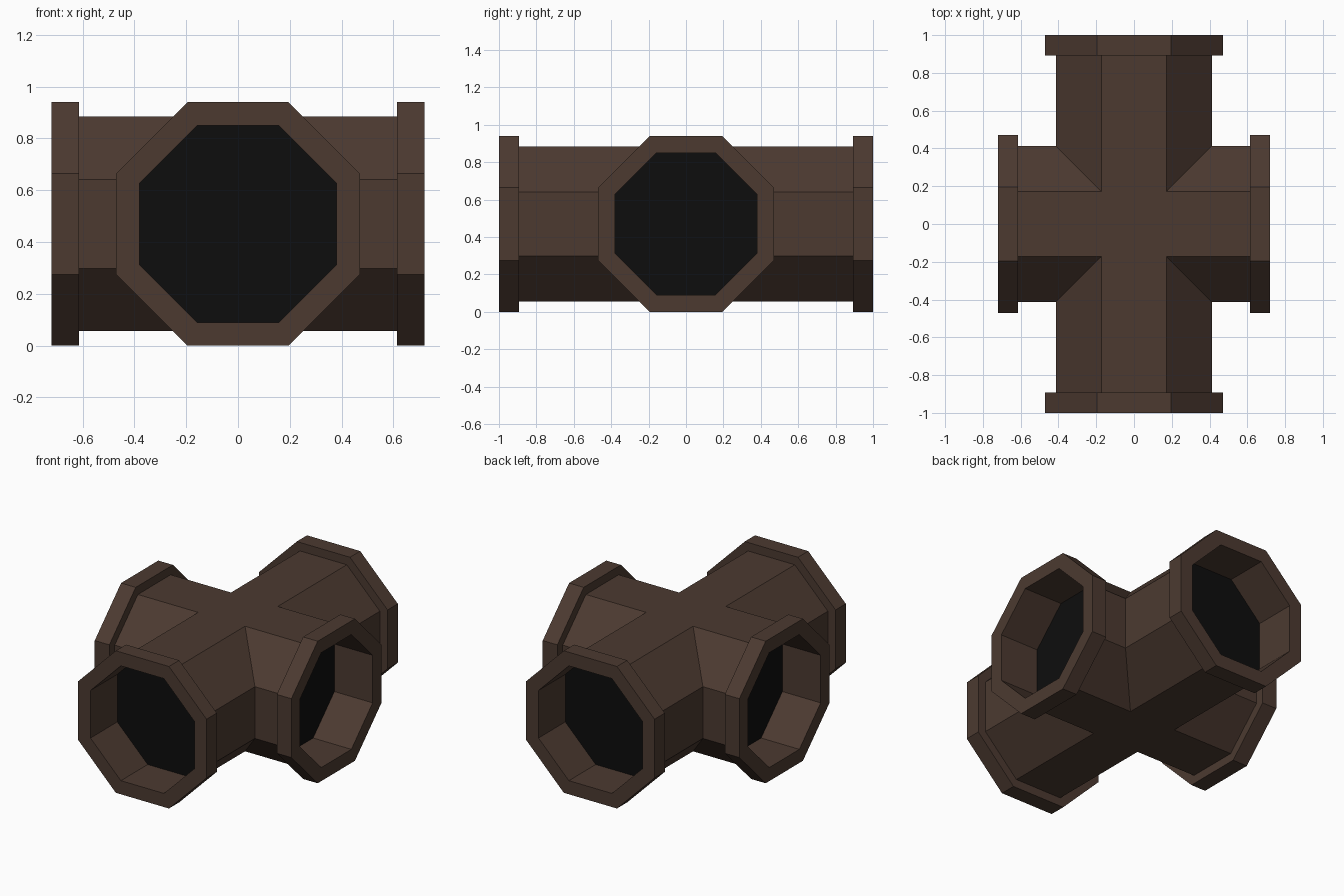
import bpy, bmesh, math
from mathutils import Matrix, Vector

if "Cube" in bpy.data.objects:
    bpy.data.objects.remove(bpy.data.objects["Cube"])

MID = 0.47                      # height of the pipe axes
PIPE, FLANGE, BORE = 0.414, 0.47, 0.38   # octagon half-widths
LIP, DEPTH = 0.107, 0.28        # flange thickness, depth of the dark end plates


def material(name, rgb):
    m = bpy.data.materials.new(name)
    m.diffuse_color = (*rgb, 1)
    m.use_nodes = True
    m.node_tree.nodes["Principled BSDF"].inputs["Base Color"].default_value = m.diffuse_color
    return m


def octagon(apothem):
    r = apothem / math.cos(math.pi / 8)
    return [(r * math.cos(a), r * math.sin(a))
            for a in (math.pi / 8 + i * math.pi / 4 for i in range(8))]


bm = bmesh.new()


def ring(apothem, along, turn):
    """Octagon across the arm; along=None gives the 45 degree mitre at the crossing."""
    verts = []
    for u, w in octagon(apothem):
        d = abs(u) if along is None else along
        verts.append(bm.verts.new(turn @ Vector((u, d, w)) + Vector((0, 0, MID))))
    return verts


# Four arms: mitred pipe, flange, bore and dark plate inside
for k in range(4):
    turn = Matrix.Rotation(k * math.pi / 2, 3, 'Z')
    end = 1.0 if k % 2 == 0 else 0.72
    steps = [(PIPE, None), (PIPE, end - LIP), (FLANGE, end - LIP),
             (FLANGE, end), (BORE, end), (BORE, end - DEPTH)]
    rings = [ring(a, d, turn) for a, d in steps]
    for a, b in zip(rings, rings[1:]):
        for i in range(8):
            j = (i + 1) % 8
            bm.faces.new((a[i], a[j], b[j], b[i]))
    bm.faces.new(rings[-1]).material_index = 1

# Flat squares at the top and bottom of the crossing
h = PIPE * math.tan(math.pi / 8)
for z in (MID - PIPE, MID + PIPE):
    bm.faces.new([bm.verts.new((x, y, z))
                  for x, y in ((-h, -h), (h, -h), (h, h), (-h, h))])

bmesh.ops.remove_doubles(bm, verts=bm.verts, dist=1e-4)
bmesh.ops.recalc_face_normals(bm, faces=bm.faces)
mesh = bpy.data.meshes.new("pipe_crossing")
bm.to_mesh(mesh)
bm.free()
mesh.materials.append(material("dark brown", (0.072, 0.042, 0.030)))
mesh.materials.append(material("black", (0.004, 0.004, 0.004)))
bpy.context.collection.objects.link(bpy.data.objects.new("pipe_crossing", mesh))
